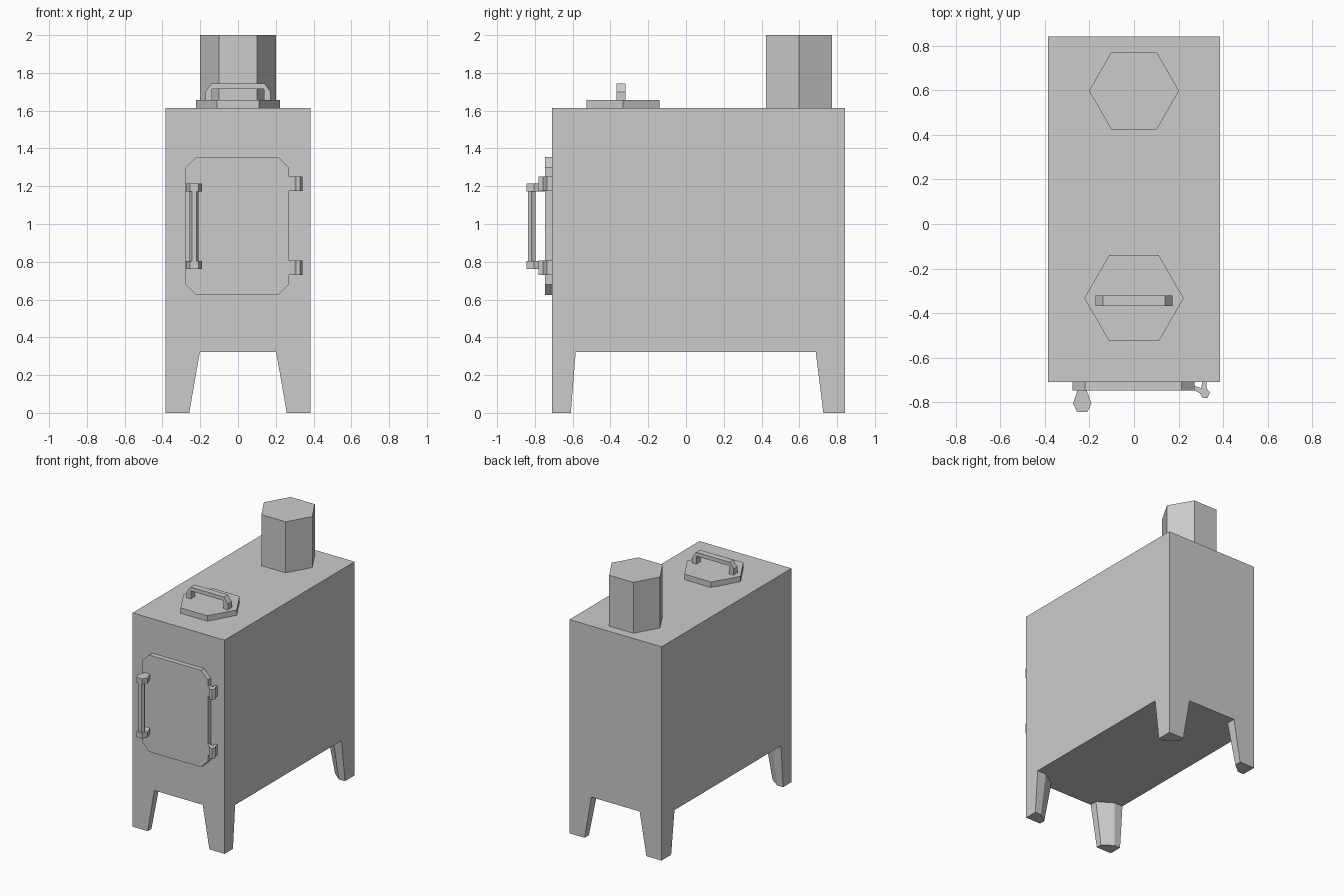
import bpy, bmesh
from math import cos, sin, pi
from mathutils import Vector

if "Cube" in bpy.data.objects:
    bpy.data.objects.remove(bpy.data.objects["Cube"])


def loft(name, bottom, top):
    """Closed solid between two matching loops of 3D points."""
    bm = bmesh.new()
    a = [bm.verts.new(p) for p in bottom]
    b = [bm.verts.new(p) for p in top]
    n = len(a)
    bm.faces.new(a[::-1])
    bm.faces.new(b)
    for i in range(n):
        j = (i + 1) % n
        bm.faces.new((a[i], a[j], b[j], b[i]))
    bmesh.ops.recalc_face_normals(bm, faces=bm.faces[:])
    mesh = bpy.data.meshes.new(name)
    bm.to_mesh(mesh)
    bm.free()
    obj = bpy.data.objects.new(name, mesh)
    bpy.context.collection.objects.link(obj)
    return obj


def prism_z(name, profile, z0, z1):
    return loft(name, [(x, y, z0) for x, y in profile], [(x, y, z1) for x, y in profile])


def prism_y(name, profile, y0, y1):
    return loft(name, [(x, y0, z) for x, z in profile], [(x, y1, z) for x, z in profile])


def hexagon(cx, cy, r):
    return [(cx + r * cos(i * pi / 3), cy + r * sin(i * pi / 3)) for i in range(6)]


HX, FRONT, BACK, BASE, TOP = 0.385, -0.71, 0.842, 0.322, 1.615

# Firebox
prism_z("firebox", [(-HX, FRONT), (HX, FRONT), (HX, BACK), (-HX, BACK)], BASE, TOP)


# Tapered legs with a chamfered inner corner
def leg(name, sx, y, sy, top_size, foot_size):
    def ring(size, z):
        w, d = size
        pts = [(0, 0), (w, 0), (w, d * 0.45), (w * 0.4, d), (0, d)]
        return [(sx * (HX - px), y + sy * py, z) for px, py in pts]
    loft(name, ring(foot_size, 0), ring(top_size, BASE))


for side, sx in (("left", -1), ("right", 1)):
    leg("front_leg_" + side, sx, FRONT, 1, (0.183, 0.126), (0.127, 0.10))
    leg("back_leg_" + side, sx, BACK, -1, (0.183, 0.155), (0.127, 0.115))

# Flue pipe and cooking lid
prism_z("flue_pipe", hexagon(0, 0.598, 0.202), TOP, 2.0)
prism_z("lid", hexagon(0, -0.333, 0.223), TOP, 1.656)

# Lid handle: arch with bevelled shoulders
half = [(0.14, 1.745), (0.172, 1.70), (0.172, 1.656), (0.137, 1.656), (0.137, 1.716)]
prism_y("lid_handle", half + [(-x, z) for x, z in reversed(half)], -0.368, -0.32)

# Door with cut corners
x0, x1, z0, z1, c = -0.277, 0.271, 0.624, 1.355, 0.057
prism_y("door", [(x0 + c, z0), (x1 - c, z0), (x1, z0 + c), (x1, z1 - c),
                 (x1 - c, z1), (x0 + c, z1), (x0, z1 - c), (x0, z0 + c)], -0.747, FRONT)

# Door handle brackets and bar
bracket = [(-0.253, -0.745), (-0.213, -0.745), (-0.191, -0.806),
           (-0.21, -0.845), (-0.255, -0.845), (-0.274, -0.806)]
for label, z in (("lower", 0.763), ("upper", 1.172)):
    prism_z("door_handle_bracket_" + label, bracket, z, z + 0.042)
prism_z("door_handle_bar", hexagon(-0.232, -0.817, 0.024), 0.80, 1.18)

# Hinges
hinge = [(0.268, -0.725), (0.303, -0.738), (0.305, FRONT), (0.325, FRONT),
         (0.325, -0.735), (0.341, -0.757), (0.329, -0.781), (0.308, -0.781),
         (0.296, -0.76), (0.268, -0.745)]
for label, z in (("lower", 0.73), ("upper", 1.174)):
    prism_z("hinge_" + label, hinge, z, z + 0.078)
